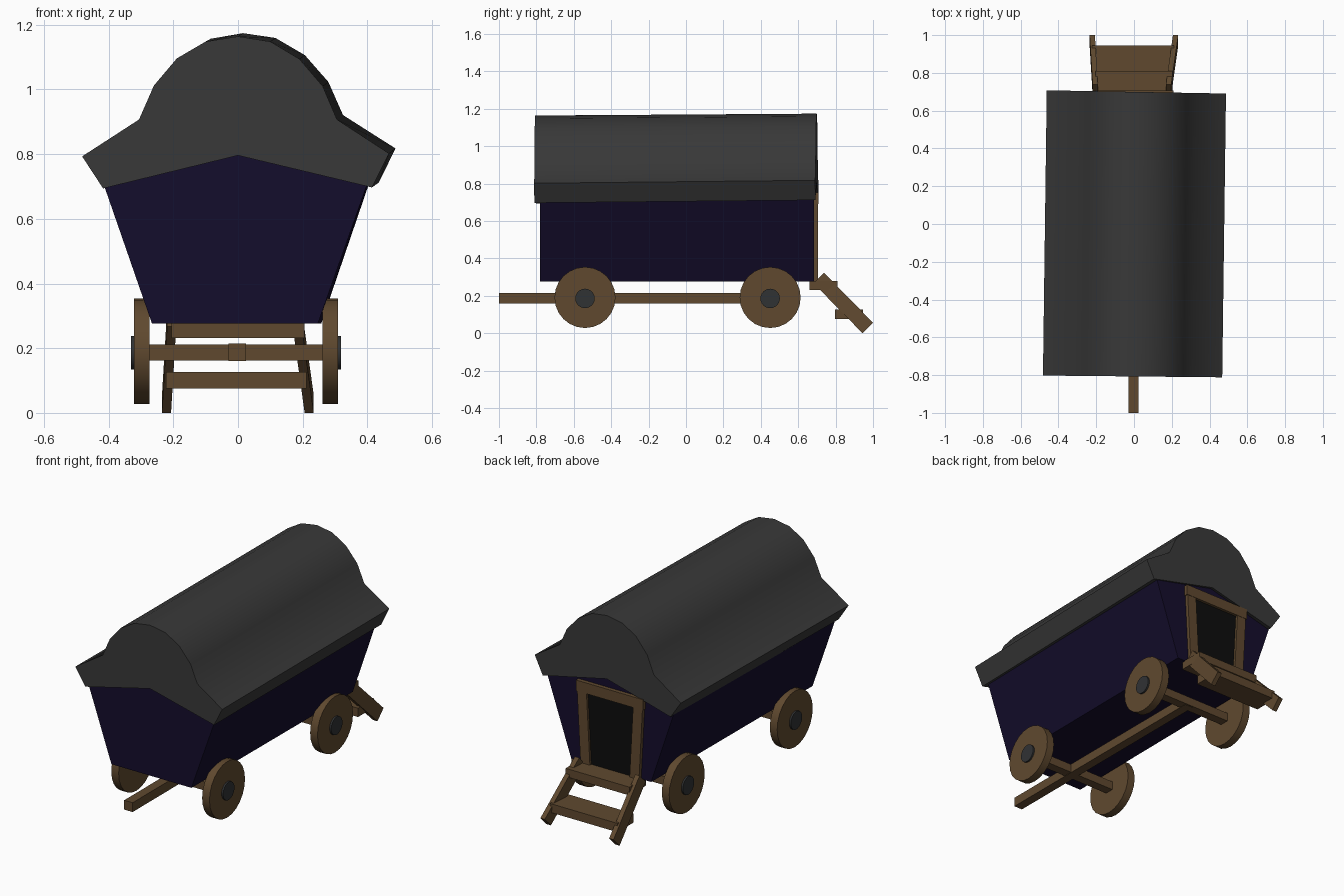
import bpy, bmesh, math
from mathutils import Vector

if "Cube" in bpy.data.objects:
    bpy.data.objects.remove(bpy.data.objects["Cube"])


def material(name, rgb):
    m = bpy.data.materials.new(name)
    m.diffuse_color = (*rgb, 1)
    m.use_nodes = True
    m.node_tree.nodes["Principled BSDF"].inputs["Base Color"].default_value = m.diffuse_color
    return m


WOOD = material("brown_wood", (0.115, 0.066, 0.028))
BLUE = material("dark_blue_paint", (0.007, 0.004, 0.025))
ROOF = material("charcoal_roof", (0.040, 0.040, 0.040))
HUB = material("hub_metal", (0.030, 0.032, 0.034))
DARK = material("door_black", (0.004, 0.004, 0.004))


def loft(name, ring_a, ring_b, mat):
    """Closed solid between two rings of matching 3D points."""
    bm = bmesh.new()
    a = [bm.verts.new(p) for p in ring_a]
    b = [bm.verts.new(p) for p in ring_b]
    bm.faces.new(a)
    bm.faces.new(b[::-1])
    n = len(a)
    for i in range(n):
        j = (i + 1) % n
        bm.faces.new((a[j], a[i], b[i], b[j]))
    bmesh.ops.recalc_face_normals(bm, faces=bm.faces)
    me = bpy.data.meshes.new(name)
    bm.to_mesh(me)
    bm.free()
    me.materials.append(mat)
    ob = bpy.data.objects.new(name, me)
    bpy.context.collection.objects.link(ob)
    return ob


def box(name, x, y, z, mat=WOOD):
    rings = [[(x[0], yy, z[0]), (x[1], yy, z[0]), (x[1], yy, z[1]), (x[0], yy, z[1])] for yy in y]
    return loft(name, *rings, mat)


def smooth(ob, deg):
    bpy.ops.object.select_all(action='DESELECT')
    ob.select_set(True)
    bpy.context.view_layer.objects.active = ob
    bpy.ops.object.shade_smooth_by_angle(angle=math.radians(deg))


def disc(name, x0, x1, y, z, r, mat):
    bpy.ops.mesh.primitive_cylinder_add(vertices=24, radius=r, depth=abs(x1 - x0),
                                        location=((x0 + x1) / 2, y, z), rotation=(0, math.pi / 2, 0))
    ob = bpy.context.object
    ob.name = name
    ob.data.materials.append(mat)
    smooth(ob, 30)


# Flared body, its gabled top tucked inside the roof
body = [(-0.266, 0.276), (0.247, 0.276), (0.404, 0.72), (0, 0.83), (-0.42, 0.72)]
loft("wagon_body", [(x, -0.78, z) for x, z in body],
     [(x + 0.01, 0.685, z + (0.015 if z > 0.5 else 0)) for x, z in body], BLUE)

# Bow-top roof with flared eaves, slightly twisted towards the back
roof = [(0, 0.796), (0.414, 0.697), (0.467, 0.802), (0.306, 0.907), (0.262, 1.01), (0.19, 1.094),
        (0.1, 1.148), (0, 1.164), (-0.1, 1.148), (-0.189, 1.096), (-0.26, 1.012), (-0.306, 0.907),
        (-0.482, 0.793), (-0.417, 0.694)]
t = 0.012
smooth(loft("roof", [(x, -0.807 - 0.01 * x, z) for x, z in roof],
            [(x + 0.02 - t * (z - 0.8), 0.699 - 0.018 * x, z + 0.01 + t * x) for x, z in roof], ROOF), 38)

# Undercarriage: draw pole, axles, wheels, hubs
box("draw_pole", (-0.03, 0.024), (-1.0, 0.47), (0.16, 0.214))
for label, y in (("front", -0.54), ("rear", 0.45)):
    box(label + "_axle", (-0.29, 0.28), (y - 0.027, y + 0.027), (0.162, 0.212))
    for side, s in (("left", -1), ("right", 1)):
        c = -0.006
        disc(f"{label}_{side}_wheel", c + s * 0.268, c + s * 0.315, y, 0.191, 0.163, WOOD)
        disc(f"{label}_{side}_hub", c + s * 0.30, c + s * 0.325, y, 0.186, 0.052, HUB)

# Rear doorway: dark panel, tapered posts and header
box("door_panel", (-0.16, 0.15), (0.67, 0.692), (0.28, 0.70), DARK)
for side, s in (("left", -1), ("right", 1)):
    def post(xo, z):
        return [(-0.005 + s * (xo - w), y, z) for w, y in ((0, 0.67), (0.06, 0.67), (0.06, 0.706), (0, 0.706))]
    loft(f"door_{side}_post", post(0.187, 0.27), post(0.21, 0.70), WOOD)
box("door_header", (-0.22, 0.21), (0.67, 0.708), (0.69, 0.752))

# Steps: two splayed sloping rails and two treads
for side, top_x, low_x in (("left", -0.205, -0.221), ("right", 0.183, 0.22)):
    def rail(x, y, z):
        c, w, d = Vector((x, y, z)), Vector((0.014, 0, 0)), Vector((0, 0.028, 0.028))
        return [c - w - d, c + w - d, c + w + d, c - w + d]
    loft(f"step_{side}_rail", rail(top_x, 0.71, 0.295), rail(low_x, 0.972, 0.028), WOOD)
box("upper_step", (-0.205, 0.205), (0.66, 0.81), (0.232, 0.28))
box("lower_step", (-0.222, 0.212), (0.797, 0.945), (0.075, 0.126))
